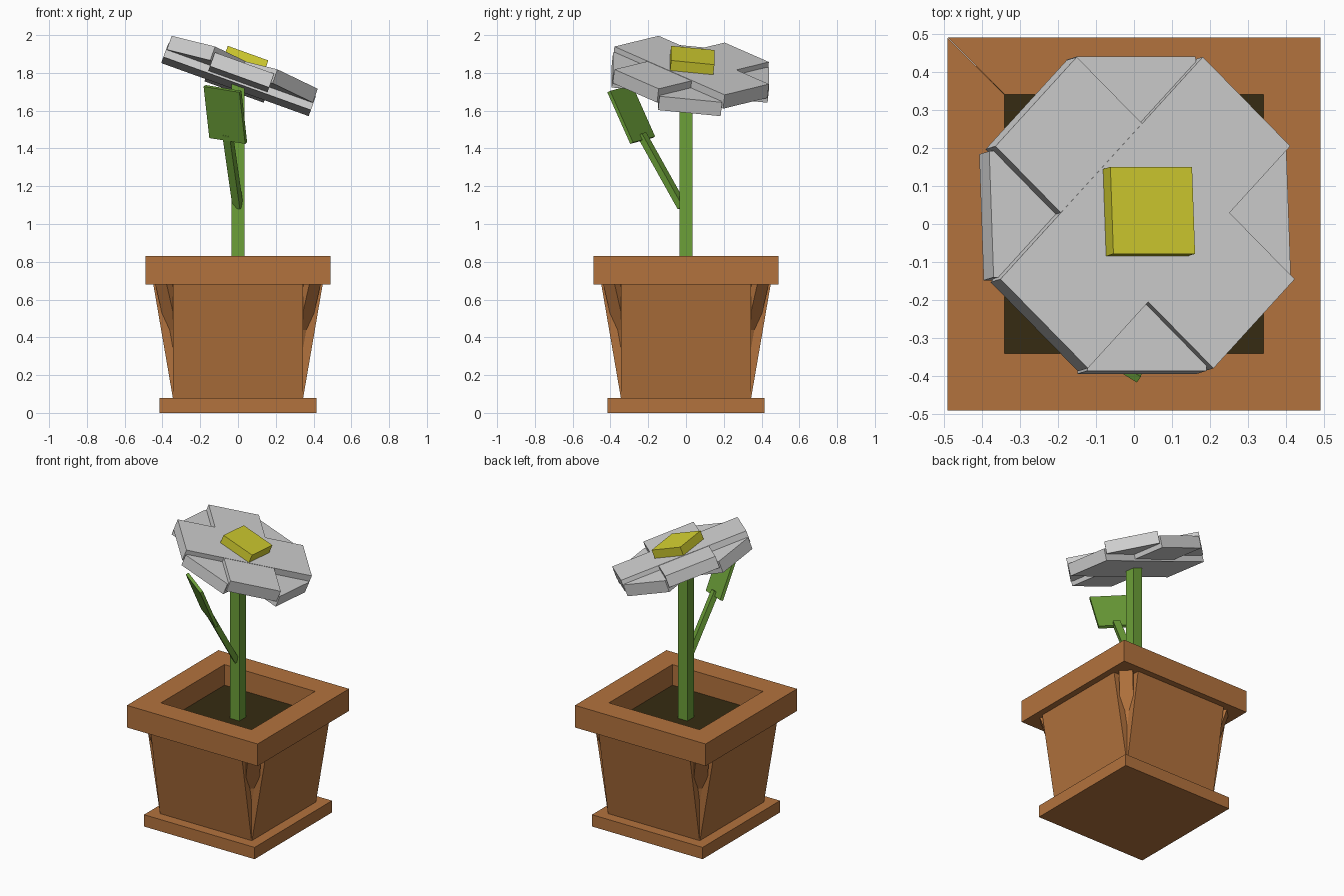
import bpy, math
from mathutils import Vector, Matrix

if "Cube" in bpy.data.objects:
    bpy.data.objects.remove(bpy.data.objects["Cube"])


def mat(name, rgb):
    m = bpy.data.materials.new(name)
    m.diffuse_color = (*rgb, 1)
    m.use_nodes = True
    m.node_tree.nodes["Principled BSDF"].inputs["Base Color"].default_value = m.diffuse_color
    return m


CLAY = mat("terracotta", (0.45, 0.17, 0.047))
SOIL = mat("dark_soil", (0.037, 0.024, 0.006))
GREEN = mat("leaf_green", (0.15, 0.35, 0.04))
WHITE = mat("petal_white", (0.66, 0.66, 0.66))
YELLOW = mat("centre_yellow", (0.66, 0.63, 0.03))


def mesh(name, verts, faces, m):
    me = bpy.data.meshes.new(name)
    me.from_pydata([tuple(v) for v in verts], [], faces)
    me.materials.append(m)
    ob = bpy.data.objects.new(name, me)
    bpy.context.collection.objects.link(ob)
    return ob


def loft(name, low, high, m):
    """Solid between two matching loops (counter-clockwise from above)."""
    n = len(low)
    faces = [(i, (i + 1) % n, n + (i + 1) % n, n + i) for i in range(n)]
    faces += [tuple(range(n - 1, -1, -1)), tuple(range(n, 2 * n))]
    return mesh(name, list(low) + list(high), faces, m)


def box(name, size, centre, m, axes=None):
    """Box with given size and centre; axes = (ex, ey, ez)."""
    ex, ey, ez = axes or (Vector((1, 0, 0)), Vector((0, 1, 0)), Vector((0, 0, 1)))
    a, b, c = ex * size[0] / 2, ey * size[1] / 2, ez * size[2] / 2
    o = Vector(centre)
    quad = [-a - b, a - b, a + b, -a + b]
    return loft(name, [o + q - c for q in quad], [o + q + c for q in quad], m)


def turned(points, k):
    r = Matrix.Rotation(k * math.pi / 2, 3, 'Z')
    return [r @ Vector(p) for p in points]


# Pot base plate and soil
box("pot_base", (0.83, 0.83, 0.08), (0, 0, 0.04), CLAY)
box("soil", (0.74, 0.74, 0.04), (0, 0, 0.67), SOIL)

# Sloping pot sides, corner fillers, corner posts and rim bars
for k in range(4):
    h, b, t, d = 0.343, 0.345, 0.45, 0.05
    loft("pot_side",
         turned([(-h, -b, 0.08), (h, -b, 0.08), (h, -b + d, 0.08), (-h, -b + d, 0.08)], k),
         turned([(-h, -t, 0.69), (h, -t, 0.69), (h, -t + d, 0.69), (-h, -t + d, 0.69)], k), CLAY)
    loft("pot_corner",
         turned([(0.3, -0.34, 0.08), (0.34, -0.34, 0.08), (0.34, -0.3, 0.08)], k),
         turned([(0.34, -0.41, 0.69), (0.41, -0.34, 0.69), (0.34, -0.34, 0.69)], k), CLAY)
    q = [(-0.05, -0.01), (0.01, 0.05), (-0.02, 0.08), (-0.08, 0.02)]
    q = [(x + 0.02, y - 0.02) for x, y in q]
    loft("pot_corner_post",
         turned([(0.27 + x, -0.27 + y, 0.08) for x, y in q], k),
         turned([(0.41 + x, -0.41 + y, 0.69) for x, y in q], k), CLAY)
    loft("pot_rim",
         turned([(-0.49, -0.49, 0.68), (0.49, -0.49, 0.68), (0.34, -0.34, 0.68), (-0.34, -0.34, 0.68)], k),
         turned([(-0.49, -0.49, 0.83), (0.49, -0.49, 0.83), (0.34, -0.34, 0.83), (-0.34, -0.34, 0.83)], k), CLAY)

# Stem
box("stem", (0.07, 0.07, 1.09), (0, 0, 1.205), GREEN)

# Leaf blade and its stalk
along = Vector((-0.03, -0.12, 0.27)).normalized()
wide = Vector((0.19, -0.12, -0.025))
wide = (wide - along * wide.dot(along)).normalized()
box("leaf", (0.225, 0.30, 0.02), (-0.067, -0.29, 1.58), GREEN,
    (wide, along, wide.cross(along)))
p0, p1 = Vector((0, -0.02, 1.09)), Vector((-0.055, -0.235, 1.475))
dirn = (p1 - p0).normalized()
side = (wide - dirn * wide.dot(dirn)).normalized()
box("leaf_stalk", (0.045, (p1 - p0).length, 0.035), (p0 + p1) / 2, GREEN,
    (side, dirn, side.cross(dirn)))

# Flower head: tilted stack of four crossed petal bars and a centre
ez = Vector((0.36, 0.11, 1)).normalized()
ex = Vector((1, 0, -0.36)).normalized()
ey = ez.cross(ex)
top = Vector((0.03, 0.03, 1.84))
for angle, drop in ((45, 0), (135, 0.002), (90, 0.03), (0, 0.042)):
    r = Matrix.Rotation(math.radians(angle), 3, ez)
    box("petal_bar", (0.83, 0.333, 0.078), top - ez * (drop + 0.039), WHITE,
        (r @ ex, r @ ey, ez))
box("flower_centre", (0.228, 0.23, 0.08), top + ez * 0.017, YELLOW, (ex, ey, ez))
